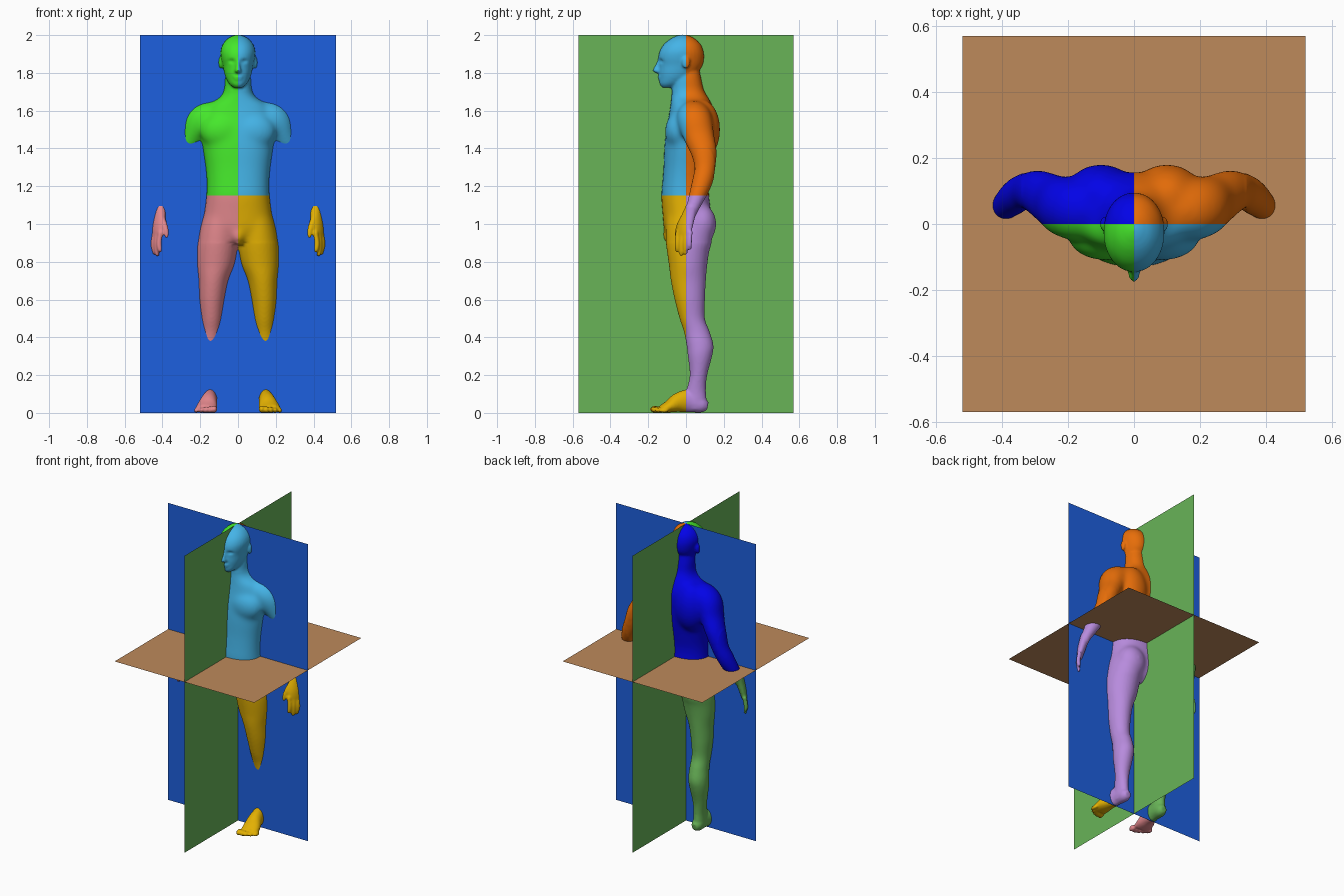
import bpy, bmesh, math
from mathutils import Vector, Matrix

if "Cube" in bpy.data.objects:
    bpy.data.objects.remove(bpy.data.objects["Cube"])

def material(name, r, g, b):
    m = bpy.data.materials.new(name)
    m.diffuse_color = tuple((c / 255) ** 2.2 for c in (r, g, b)) + (1,)
    m.use_nodes = True
    m.node_tree.nodes["Principled BSDF"].inputs["Base Color"].default_value = m.diffuse_color
    return m

lime = material("lime", 72, 234, 48)
sky = material("sky blue", 70, 178, 230)
orange = material("orange", 236, 112, 18)
deep = material("deep blue", 10, 10, 234)
pink = material("pink", 226, 135, 140)
gold = material("gold", 226, 175, 10)
purple = material("purple", 182, 138, 220)
green = material("leaf green", 104, 178, 88)
blue = material("plane blue", 35, 96, 222)
brown = material("tan brown", 188, 136, 91)

SEG = 32
bm = bmesh.new()

def smooth_path(pts, n=5):
    """Catmull-Rom through tuples of any length."""
    out = []
    P = [pts[0]] + list(pts) + [pts[-1]]
    for i in range(1, len(P) - 2):
        for k in range(n):
            t = k / n
            out.append([0.5 * (2 * b + (c - a) * t + (2 * a - 5 * b + 4 * c - d) * t * t
                        + (3 * b - a - 3 * c + d) * t ** 3)
                        for a, b, c, d in zip(*P[i - 1:i + 3])])
    return out + [list(pts[-1])]

def skin(rings):
    """Closed skin over rings of points."""
    vs = [[bm.verts.new(p) for p in r] for r in rings]
    for a, b in zip(vs, vs[1:]):
        for j in range(SEG):
            k = (j + 1) % SEG
            bm.faces.new((a[j], a[k], b[k], b[j]))
    bm.faces.new(vs[0][::-1])
    bm.faces.new(vs[-1])

def stack(rows, power=2.0):
    """Horizontal sections: (z, centre x, front y, back y, half width)."""
    rings = []
    for z, cx, f, b, w in smooth_path(rows):
        ring = []
        for j in range(SEG):
            a = 2 * math.pi * j / SEG
            c, s = math.cos(a), math.sin(a)
            e = 2 / power
            ring.append((cx + w * math.copysign(abs(c) ** e, c),
                         (f + b) / 2 + (b - f) / 2 * math.copysign(abs(s) ** e, s), z))
        rings.append(ring)
    skin(rings)

def tube(rows, ref=(0, 1, 0)):
    """Sections across a path: (x, y, z, radius sideways, radius along ref)."""
    rows = smooth_path(rows)
    rings = []
    for i, (x, y, z, r1, r2) in enumerate(rows):
        t = (Vector(rows[min(i + 1, len(rows) - 1)][:3]) - Vector(rows[max(i - 1, 0)][:3])).normalized()
        u = t.cross(Vector(ref)).normalized()
        v = u.cross(t)
        rings.append([Vector((x, y, z)) + u * r1 * math.cos(2 * math.pi * j / SEG)
                      + v * r2 * math.sin(2 * math.pi * j / SEG) for j in range(SEG)])
    skin(rings)

def blob(c, r):
    bmesh.ops.create_uvsphere(bm, u_segments=24, v_segments=16, radius=1,
                              matrix=Matrix.Translation(c) @ Matrix.Diagonal((*r, 1)))

# --- limbs and paired muscles, built on +x then mirrored ---
stack([(1.10, .085, -.09, .12, .075), (1.03, .09, -.105, .135, .097), (.96, .10, -.108, .14, .104),
       (.90, .107, -.106, .135, .106), (.85, .111, -.10, .122, .105),
       (.78, .118, -.09, .112, .097), (.70, .130, -.08, .105, .078), (.60, .138, -.06, .10, .067),
       (.50, .14, -.034, .10, .057), (.43, .142, -.011, .125, .056), (.36, .147, .003, .145, .06),
       (.30, .15, .010, .138, .058), (.20, .15, .02, .112, .044), (.12, .146, .003, .105, .037),
       (.05, .146, -.01, .11, .036), (.02, .146, 0, .10, .03)])                       # leg
tube([(.142, .115, .035, .02, .022), (.143, .085, .042, .036, .042), (.147, .02, .062, .038, .06),
      (.155, -.04, .055, .045, .052), (.165, -.09, .034, .055, .033), (.17, -.13, .021, .055, .020)],
     ref=(0, 0, 1))                                                                   # foot
for i in range(5):                                                                    # toes
    r = .019 - .0015 * i
    x, y = .126 + .024 * i, -.165 + .003 * i * i
    blob((x, y, r), (r * .85, .027, r))
blob((.09, .08, 1.0), (.095, .082, .105))                                             # buttock
blob((.10, .085, 1.50), (.11, .097, .16))                                             # shoulder blade
blob((.08, -.04, 1.49), (.12, .072, .10))                                             # chest muscle
tube([(.10, .045, 1.57, .08, .08), (.16, .042, 1.565, .088, .092), (.205, .05, 1.535, .086, .092),
      (.245, .07, 1.46, .068, .082), (.29, .095, 1.38, .06, .070), (.325, .10, 1.29, .052, .056),
      (.355, .085, 1.22, .051, .053), (.385, .06, 1.15, .043, .044), (.41, .033, 1.08, .03, .033),
      (.415, .022, 1.05, .027, .031)])                                                # arm
slant = (-.55, -.83, 0)
tube([(.412, .03, 1.09, .029, .032), (.416, .012, 1.04, .027, .040), (.422, -.004, .99, .024, .046),
      (.428, -.01, .95, .019, .045), (.43, -.01, .93, .014, .042)], slant)            # palm
for i in range(4):                                                                    # fingers
    x, y, tip = .410 + .014 * i, -.043 + .022 * i, (.85, .83, .838, .862)[i]
    tube([(x, y, .96, .013, .013), (x + .008, y - .004, .90, .0135, .0125),
          (x + .004, y - .004, tip + .015, .0125, .0115), (x, y - .002, tip, .007, .007)])
tube([(.408, -.005, 1.04, .018, .02), (.392, -.030, 1.0, .017, .017), (.380, -.045, .96, .014, .014),
      (.377, -.05, .925, .008, .008)])                                                # thumb
blob((.091, .0, 1.855), (.012, .022, .033))                                           # ear

dup = bmesh.ops.duplicate(bm, geom=bm.verts[:] + bm.edges[:] + bm.faces[:])["geom"]
bmesh.ops.scale(bm, vec=(-1, 1, 1), verts=[g for g in dup if isinstance(g, bmesh.types.BMVert)])

# --- torso, neck, head ---
stack([(.89, 0, -.08, .08, .07), (.93, 0, -.10, .12, .15), (.98, 0, -.117, .135, .185),
       (1.03, 0, -.122, .135, .183), (1.08, 0, -.126, .13, .176), (1.15, 0, -.131, .122, .168),
       (1.22, 0, -.125, .120, .166), (1.30, 0, -.119, .132, .172), (1.40, 0, -.115, .148, .187),
       (1.50, 0, -.105, .155, .198), (1.58, 0, -.090, .155, .19), (1.63, 0, -.082, .138, .16),
       (1.67, 0, -.078, .118, .098), (1.71, 0, -.075, .094, .074), (1.77, 0, -.07, .08, .068),
       (1.82, 0, -.06, .07, .06)], 2.25)
stack([(1.722, 0, -.125, -.07, .022), (1.74, 0, -.139, -.02, .045), (1.77, 0, -.141, .03, .063),
       (1.80, 0, -.143, .06, .073), (1.84, 0, -.142, .087, .081), (1.88, 0, -.146, .095, .09),
       (1.915, 0, -.139, .092, .092), (1.95, 0, -.118, .078, .081), (1.98, 0, -.082, .048, .056),
       (1.997, 0, -.045, .015, .025), (2.002, 0, -.022, -.01, .006)], 2.1)
stack([(1.798, 0, -.155, -.12, .012), (1.81, 0, -.176, -.12, .018), (1.825, 0, -.172, -.12, .014),
       (1.85, 0, -.158, -.12, .010), (1.875, 0, -.148, -.12, .010)])                  # nose
blob((0, -.138, 1.779), (.026, .011, .006))                                           # upper lip
blob((0, -.137, 1.767), (.023, .011, .006))                                           # lower lip
blob((0, -.092, .94), (.035, .032, .045))                                             # groin

# --- fuse everything into one smooth skin ---
bmesh.ops.recalc_face_normals(bm, faces=bm.faces[:])
mesh = bpy.data.meshes.new("rough_body")
bm.to_mesh(mesh)
bm.free()
rough = bpy.data.objects.new("rough_body", mesh)
bpy.context.collection.objects.link(rough)
rm = rough.modifiers.new("fuse", 'REMESH')
rm.mode, rm.voxel_size = 'VOXEL', .007
sm = rough.modifiers.new("soften", 'SMOOTH')
sm.factor, sm.iterations = .5, 4
dg = bpy.context.evaluated_depsgraph_get()
fused = bpy.data.meshes.new_from_object(rough.evaluated_get(dg))
bpy.data.objects.remove(rough)
fused.materials.clear()
for m in (lime, sky, deep, orange, pink, gold, green, purple):
    fused.materials.append(m)

bm = bmesh.new()
bm.from_mesh(fused)
trunk = [v for v in bm.verts if .90 < v.co.z < 1.70 and abs(v.co.x) < .34]
for _ in range(30):                                                                   # blend muscles
    bmesh.ops.smooth_vert(bm, verts=trunk, factor=.5, use_axis_x=True, use_axis_y=True, use_axis_z=True)
for v in bm.verts:                                                                    # eye sockets
    if v.co.z > 1.8 and v.co.y < -.08:
        d = ((abs(v.co.x) - .034) / .017) ** 2 + ((v.co.z - 1.862) / .011) ** 2
        v.co.y += .010 * math.exp(-d)
    v.co.z = max(v.co.z, 0)

# --- cut along the three planes and colour the eight parts ---
WAIST = 1.15
for no in ((1, 0, 0), (0, 1, 0), (0, 0, 1)):
    bmesh.ops.bisect_plane(bm, geom=bm.verts[:] + bm.edges[:] + bm.faces[:], dist=1e-5,
                           plane_co=(0, 0, WAIST), plane_no=no)
for f in bm.faces:
    c = f.calc_center_median()
    f.material_index = (c.x > 0) + 2 * (c.y > 0) + 4 * (c.z < WAIST)
    f.smooth = True
bm.to_mesh(fused)
bm.free()
body = bpy.data.objects.new("human_body", fused)
bpy.context.collection.objects.link(body)

# --- anatomical planes ---
def sheet(name, corners, mat):
    me = bpy.data.meshes.new(name)
    me.from_pydata(corners, [], [(0, 1, 2, 3)])
    me.materials.append(mat)
    bpy.context.collection.objects.link(bpy.data.objects.new(name, me))

X, Y = .52, .57
sheet("frontal_plane", [(-X, 0, 0), (X, 0, 0), (X, 0, 2), (-X, 0, 2)], blue)
sheet("sagittal_plane", [(0, -Y, 0), (0, Y, 0), (0, Y, 2), (0, -Y, 2)], green)
sheet("transverse_plane", [(-X, -Y, WAIST), (X, -Y, WAIST), (X, Y, WAIST), (-X, Y, WAIST)], brown)
